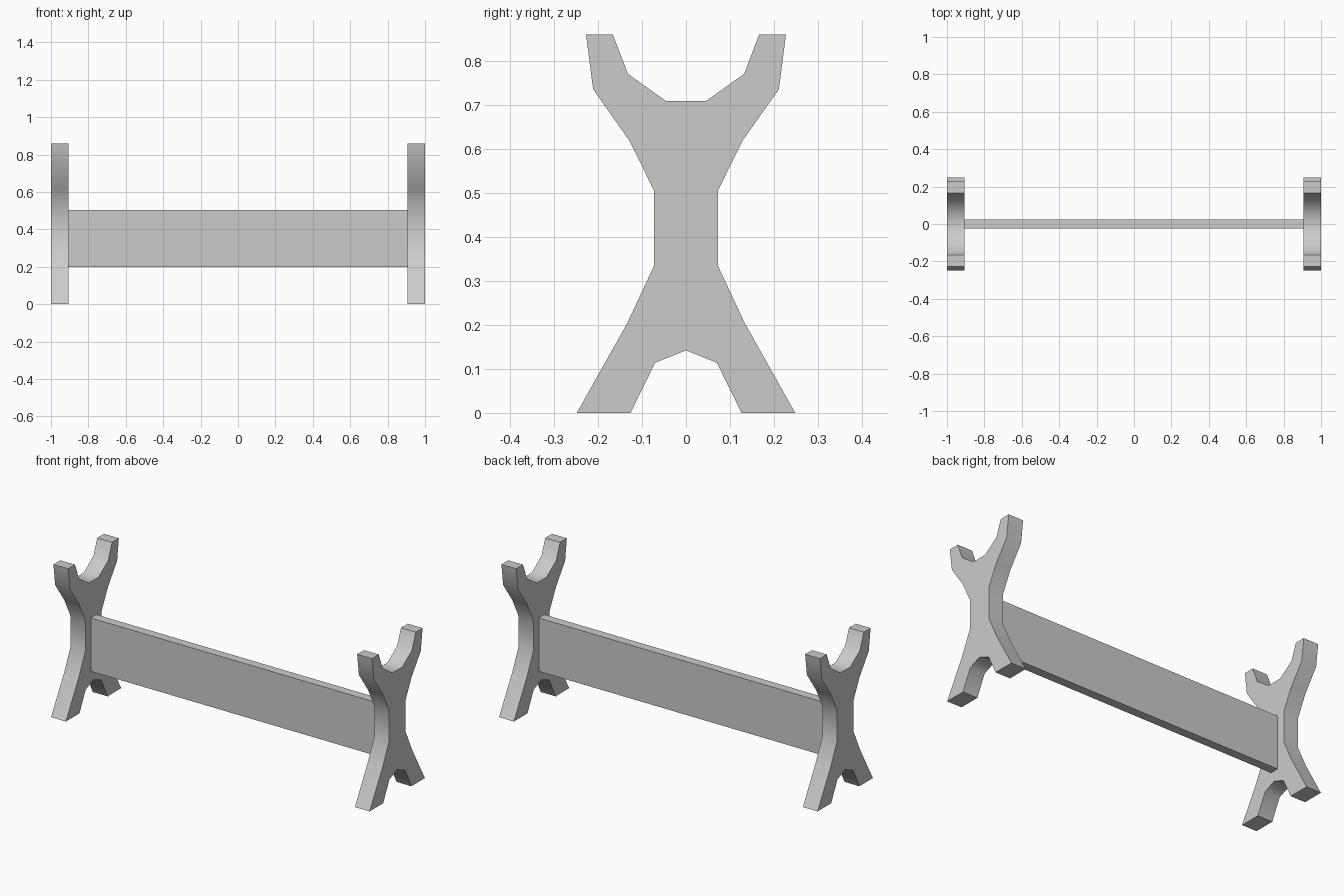
import bpy, bmesh, math

if "Cube" in bpy.data.objects:
    bpy.data.objects.remove(bpy.data.objects["Cube"])

# Right half of the end-stand outline (y, z), from bottom apex round to the cradle
HALF = [(0.07, 0.114), (0.126, 0), (0.248, 0), (0.134, 0.203), (0.073, 0.333),
        (0.073, 0.506), (0.129, 0.619), (0.211, 0.735), (0.227, 0.859),
        (0.166, 0.859), (0.132, 0.77), (0.045, 0.708)]
OUTLINE = [(0, 0.142)] + HALF + [(-y, z) for y, z in reversed(HALF)]


def extrude_x(name, outline, x0, x1):
    """Solid made by extruding a (y, z) outline from x0 to x1."""
    bm = bmesh.new()
    face = bm.faces.new([bm.verts.new((x0, y, z)) for y, z in outline])
    ext = bmesh.ops.extrude_face_region(bm, geom=[face], use_keep_orig=True)
    verts = [v for v in ext["geom"] if isinstance(v, bmesh.types.BMVert)]
    bmesh.ops.translate(bm, verts=verts, vec=(x1 - x0, 0, 0))
    bmesh.ops.recalc_face_normals(bm, faces=bm.faces)
    mesh = bpy.data.meshes.new(name)
    bm.to_mesh(mesh)
    bm.free()
    obj = bpy.data.objects.new(name, mesh)
    bpy.context.collection.objects.link(obj)
    return obj


# Forked end stands, softly shaded around their edges
for name, x0, x1 in (("left_stand", -1, -0.907), ("right_stand", 0.907, 1)):
    stand = extrude_x(name, OUTLINE, x0, x1)
    bpy.ops.object.select_all(action='DESELECT')
    stand.select_set(True)
    bpy.context.view_layer.objects.active = stand
    bpy.ops.object.shade_smooth_by_angle(angle=math.radians(50))

# Plank joining the stands
extrude_x("cross_plank", [(-0.025, 0.2), (0.025, 0.2), (0.025, 0.503), (-0.025, 0.503)],
          -0.907, 0.907)
